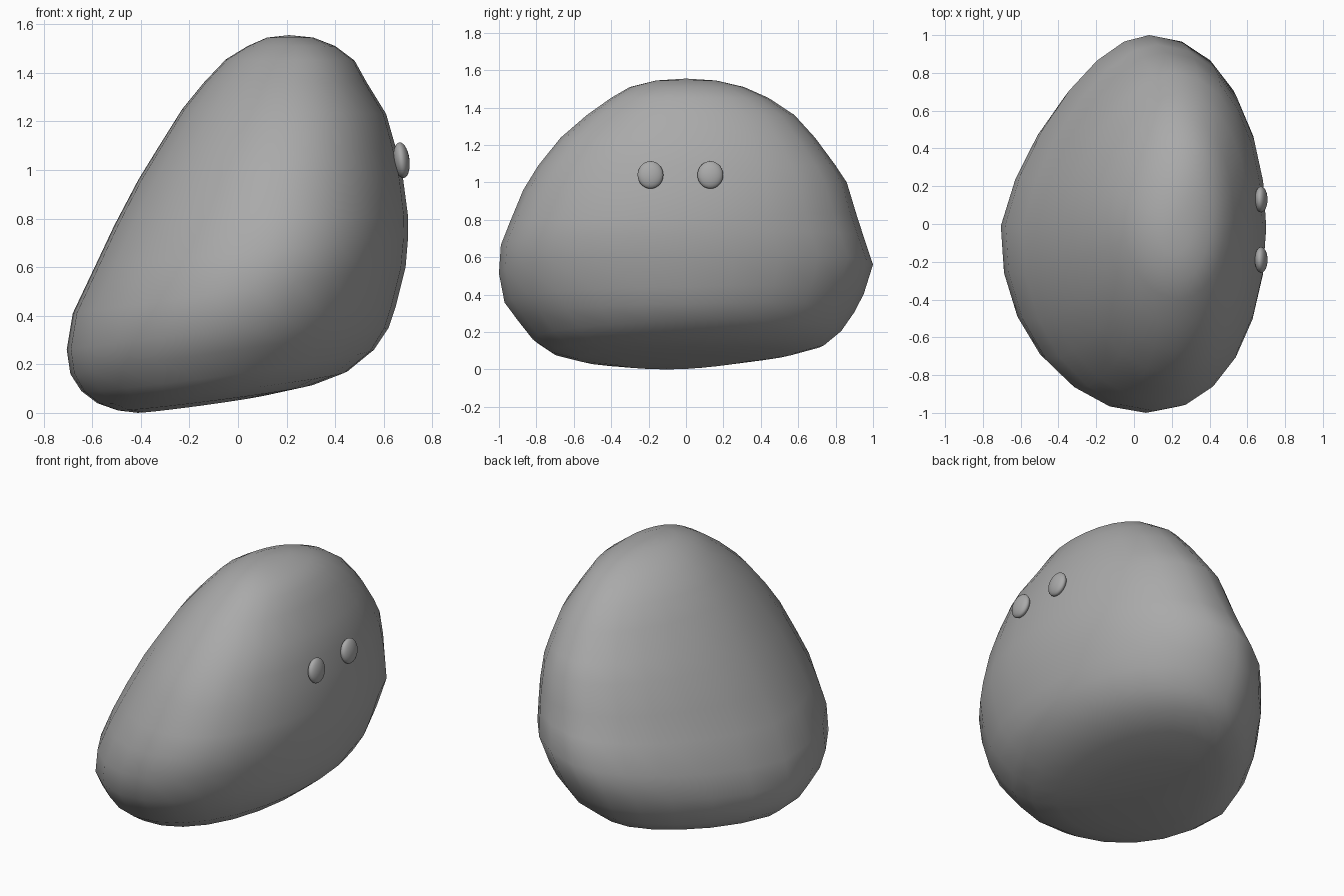
import bpy, bmesh, math

cube = bpy.data.objects.get("Cube")
if cube:
    bpy.data.objects.remove(cube, do_unlink=True)

# One plain grey for everything
grey = bpy.data.materials.new("stone grey")
grey.use_nodes = True
colour = (0.4, 0.4, 0.4, 1.0)
grey.diffuse_color = colour
bsdf = next(n for n in grey.node_tree.nodes if n.type == 'BSDF_PRINCIPLED')
bsdf.inputs["Base Color"].default_value = colour


def finish(name, bm):
    bmesh.ops.recalc_face_normals(bm, faces=bm.faces[:])
    for f in bm.faces:
        f.smooth = True
    mesh = bpy.data.meshes.new(name)
    bm.to_mesh(mesh)
    bm.free()
    mesh.materials.append(grey)
    obj = bpy.data.objects.new(name, mesh)
    bpy.context.collection.objects.link(obj)
    return obj


def oval(a, flatten):
    """Unit egg outline: ends lean to +x; on the -x side the back is
    flattened and the front is a little fuller."""
    c, s = math.cos(a), math.sin(a)
    corner = s * max(-c, 0)
    if s < 0:
        return c + 0.085 * s * s + 0.06 * corner, s
    return c + 0.11 * s * s + flatten * corner, s


# Body: tilted oval sections, top to bottom
# left x, left z, right x, right z, front y, back y
SECTIONS = [
    (0.12, 1.545, 0.31, 1.545, -0.16, 0.16),
    (0.04, 1.51, 0.40, 1.51, -0.30, 0.31),
    (-0.05, 1.455, 0.48, 1.45, -0.40, 0.44),
    (-0.14, 1.36, 0.53, 1.36, -0.53, 0.58),
    (-0.23, 1.25, 0.61, 1.23, -0.67, 0.69),
    (-0.33, 1.09, 0.65, 1.09, -0.79, 0.80),
    (-0.41, 0.96, 0.68, 0.96, -0.87, 0.86),
    (-0.51, 0.77, 0.70, 0.81, -0.94, 0.91),
    (-0.59, 0.60, 0.70, 0.72, -0.99, 0.95),
    (-0.68, 0.41, 0.69, 0.60, -1.00, 1.00),
    (-0.705, 0.26, 0.65, 0.44, -0.97, 0.95),
    (-0.69, 0.16, 0.62, 0.35, -0.90, 0.90),
    (-0.645, 0.09, 0.56, 0.26, -0.82, 0.83),
    (-0.58, 0.04, 0.45, 0.17, -0.72, 0.74),
    (-0.50, 0.012, 0.32, 0.12, -0.58, 0.58),
    (-0.42, 0.002, 0.14, 0.08, -0.38, 0.35),
]
SIDES = 24
bm = bmesh.new()
rings = []
for i, (lx, lz, rx, rz, y0, y1) in enumerate(SECTIONS):
    flatten = 0.29 * min(1.0, 0.3 + 0.08 * i)
    ring = []
    for k in range(SIDES):
        c, s = oval(2 * math.pi * k / SIDES, flatten)
        x = (lx + rx) / 2 + (rx - lx) / 2 * c
        y = (y0 + y1) / 2 + (y1 - y0) / 2 * s
        z = (lz + rz) / 2 + (rz - lz) / 2 * c
        # underside and back rise a little
        if i >= 12:
            z += 0.025 * y
        elif i >= 6:
            z += 0.045 * max(y, 0)
        ring.append(bm.verts.new((x, y, z)))
    rings.append(ring)
for a, b in zip(rings, rings[1:]):
    for k in range(SIDES):
        n = (k + 1) % SIDES
        bm.faces.new((a[k], a[n], b[n], b[k]))
for ring, tip in ((rings[0], (0.21, 0, 1.555)), (rings[-1], (-0.15, -0.04, 0.03))):
    v = bm.verts.new(tip)
    for k in range(SIDES):
        bm.faces.new((ring[k], ring[(k + 1) % SIDES], v))
finish("body", bm)

# Eyes: flattened balls lying on the +x face
for name, y in (("front_eye", -0.19), ("back_eye", 0.13)):
    bm = bmesh.new()
    bmesh.ops.create_uvsphere(bm, u_segments=24, v_segments=14, radius=1.0)
    eye = finish(name, bm)
    eye.scale = (0.033, 0.069, 0.074)
    eye.location = (0.673, y, 1.04)
    eye.rotation_euler = (0, math.radians(-7), 0)
